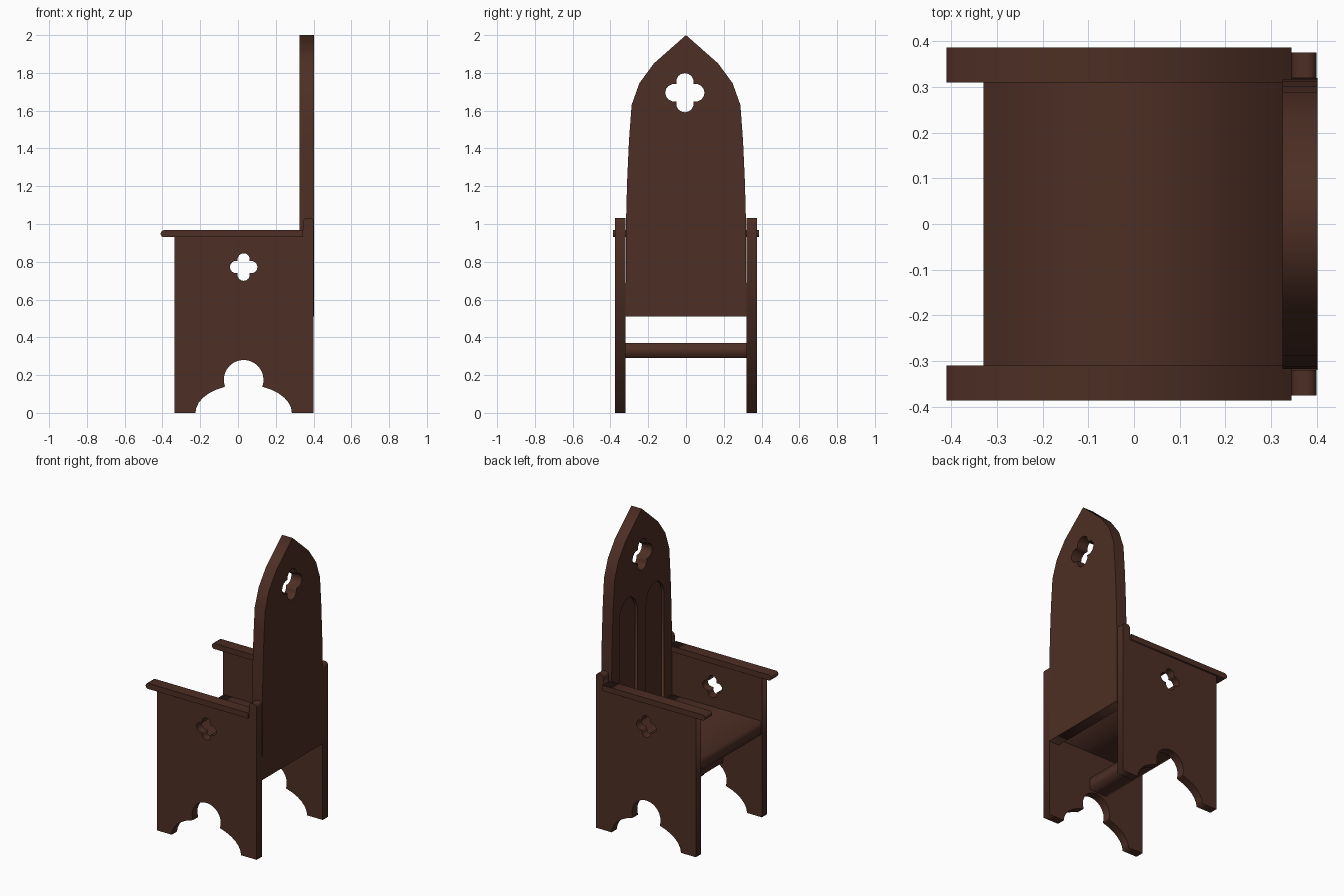
import bpy, math
from mathutils import Matrix

if "Cube" in bpy.data.objects:
    bpy.data.objects.remove(bpy.data.objects["Cube"])

wood = bpy.data.materials.new("dark_brown_wood")
wood.diffuse_color = (0.075, 0.028, 0.018, 1)
wood.use_nodes = True
wood.node_tree.nodes["Principled BSDF"].inputs["Base Color"].default_value = wood.diffuse_color

# Axis frames: profile in (x, z) pushed along y, and profile in (y, z) pushed along x
XZ = Matrix(((1, 0, 0), (0, 0, -1), (0, 1, 0))).to_4x4()
YZ = Matrix(((0, 0, 1), (1, 0, 0), (0, 1, 0))).to_4x4()


def bake(ob, name):
    dg = bpy.context.evaluated_depsgraph_get()
    me = bpy.data.meshes.new_from_object(ob.evaluated_get(dg))
    bpy.data.objects.remove(ob)
    me.name = name
    me.materials.clear()
    me.materials.append(wood)
    out = bpy.data.objects.new(name, me)
    bpy.context.collection.objects.link(out)
    return out


def board(name, loops, frame, lo, hi):
    """Flat board: first loop is the outline, the others are holes."""
    cu = bpy.data.curves.new(name, 'CURVE')
    cu.dimensions = '2D'
    cu.fill_mode = 'BOTH'
    cu.extrude = (hi - lo) / 2
    for pts in loops:
        sp = cu.splines.new('POLY')
        sp.points.add(len(pts) - 1)
        for p, (a, b) in zip(sp.points, pts):
            p.co = (a, b, 0, 1)
        sp.use_cyclic_u = True
    ob = bpy.data.objects.new(name, cu)
    bpy.context.collection.objects.link(ob)
    bpy.context.view_layer.update()
    out = bake(ob, name)
    mid = (lo + hi) / 2
    shift = (0, mid, 0) if frame is XZ else (mid, 0, 0)
    out.data.transform(Matrix.Translation(shift) @ frame)
    # weld caps to the rim so the board is a closed solid
    import bmesh
    bm = bmesh.new()
    bm.from_mesh(out.data)
    bmesh.ops.remove_doubles(bm, verts=bm.verts, dist=1e-5)
    bmesh.ops.recalc_face_normals(bm, faces=bm.faces)
    bm.to_mesh(out.data)
    bm.free()
    return out


def arc(cx, cz, rx, rz, a0, a1, n):
    return [(cx + rx * math.cos(math.radians(a0 + (a1 - a0) * i / n)),
             cz + rz * math.sin(math.radians(a0 + (a1 - a0) * i / n))) for i in range(n + 1)]


def quatrefoil(cx, cz, size, n=8):
    d, r, pts = 0.55 * size, 0.45 * size, []
    for q in range(4):
        for i in range(n):
            f = math.radians(-45 + 90 * i / n)
            rad = d * math.cos(f) + math.sqrt(r * r - (d * math.sin(f)) ** 2)
            t = f + q * math.pi / 2
            pts.append((cx + rad * math.cos(t), cz + rad * math.sin(t)))
    return pts


def box(name, x0, x1, y0, y1, z0, z1):
    return board(name, [[(x0, z0), (x1, z0), (x1, z1), (x0, z1)]], XZ, y0, y1)


# Side panels: arched foot with keyhole, raised rounded rear post, quatrefoil
side = [(-0.335, 0), (-0.225, 0)]
side += arc(0.03, 0, 0.255, 0.15, 170, 114, 5)
side += arc(0.03, 0.175, 0.105, 0.105, 200, -20, 20)
side += arc(0.03, 0, 0.255, 0.15, 66, 10, 5)
side += [(0.285, 0), (0.4, 0)]
side += arc(0.38, 1.01, 0.02, 0.022, 0, 90, 4)
side += arc(0.367, 1.01, 0.022, 0.022, 90, 180, 4)
side += [(0.345, 0.935), (-0.335, 0.935)]

# Armrests with a rounded front end
arm = [(0.345, 0.93), (0.345, 0.967), (-0.395, 0.967)]
arm += arc(-0.392, 0.9485, 0.018, 0.0185, 100, 260, 6) + [(-0.395, 0.93)]

for label, s in (("left", 1), ("right", -1)):
    lo, hi = sorted((s * 0.32, s * 0.375))
    board(label + "_side_panel", [side, quatrefoil(0.03, 0.772, 0.073)], XZ, lo, hi)
    lo, hi = sorted((s * 0.31, s * 0.386))
    board(label + "_armrest", [arm], XZ, lo, hi)

# Tall pointed back with pierced quatrefoil
half = [(0.32, 0.51), (0.317, 1.03), (0.312, 1.22), (0.302, 1.44), (0.288, 1.63),
        (0.247, 1.745), (0.17, 1.85)]
outline = half + [(0, 2.0)] + [(-y, z) for y, z in reversed(half)]
back = board("backrest", [outline, quatrefoil(-0.006, 1.695, 0.104)], YZ, 0.325, 0.402)

# Two lancet recesses carved into the front of the back
for s in (-1, 1):
    c = s * 0.14
    lancet = [(c - 0.095, 0.66), (c + 0.095, 0.66)] + arc(c, 1.34, 0.095, 0.12, 0, 180, 14)
    cutter = board("lancet_cutter", [lancet], YZ, 0.30, 0.345)
    cutter.hide_render = True
    mod = back.modifiers.new("lancet", 'BOOLEAN')
    mod.operation = 'DIFFERENCE'
    mod.solver = 'EXACT'
    mod.object = cutter
    bpy.context.view_layer.update()
    back = bake(back, "backrest")
    bpy.data.objects.remove(cutter)
back.name = "backrest"

# Seat and cross stretcher
box("seat", -0.33, 0.33, -0.322, 0.322, 0.55, 0.64)
box("stretcher", -0.05, 0.08, -0.321, 0.321, 0.29, 0.37)
